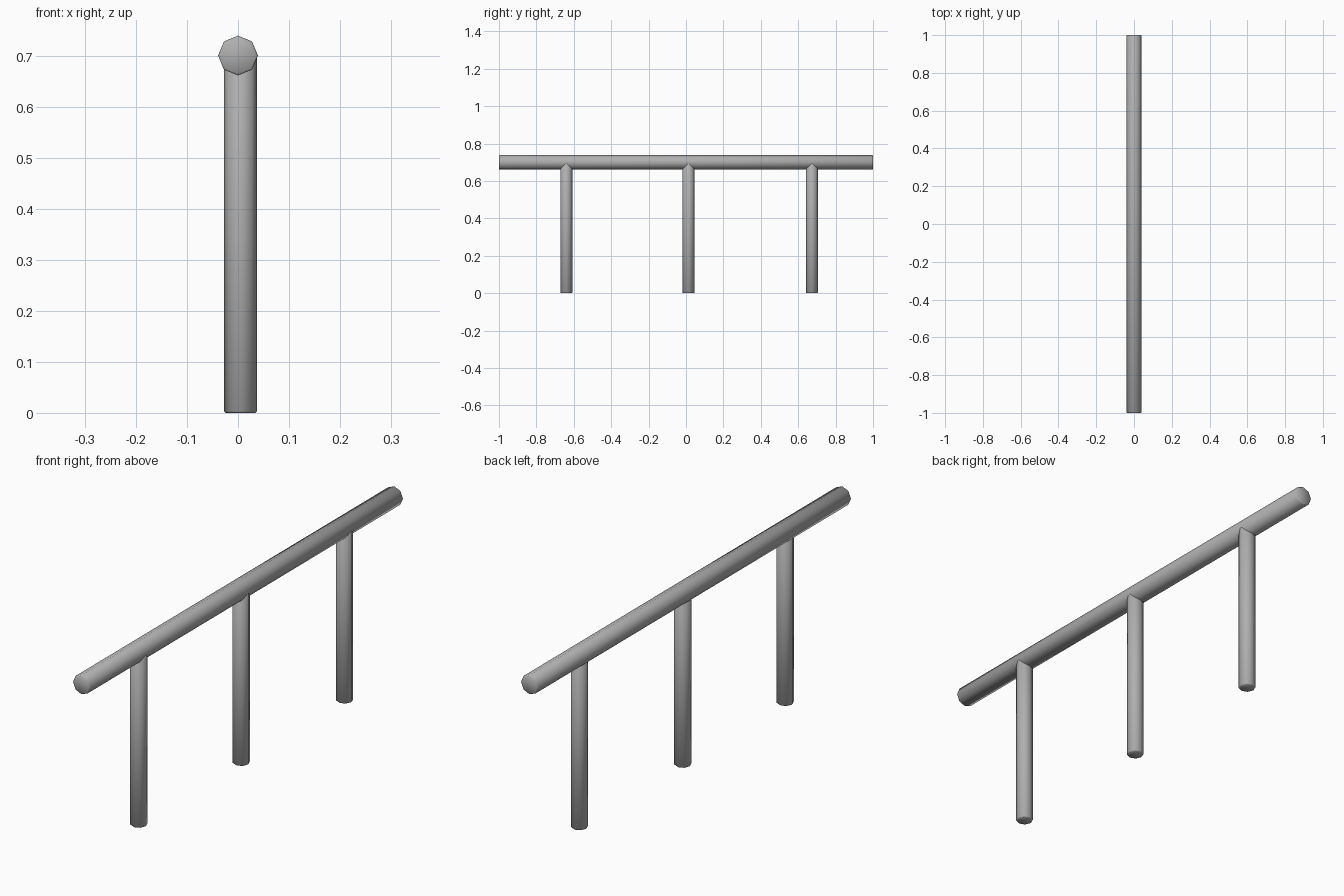
import bpy
import math

if "Cube" in bpy.data.objects:
    bpy.data.objects.remove(bpy.data.objects["Cube"])

# Dark grey metal
metal = bpy.data.materials.new("dark_grey")
metal.diffuse_color = (0.43, 0.43, 0.43, 1)
metal.use_nodes = True
metal.node_tree.nodes["Principled BSDF"].inputs["Base Color"].default_value = metal.diffuse_color


def bar(name, radius, length, location, rotation=(0, 0, 0)):
    # Eight-sided smooth bar with corners on its axes and softened end rims
    bpy.ops.mesh.primitive_cylinder_add(vertices=8, radius=radius, depth=length,
                                        location=location, rotation=rotation)
    obj = bpy.context.object
    obj.name = name
    obj.data.materials.append(metal)
    bpy.ops.object.shade_smooth()
    bevel = obj.modifiers.new("end_rims", 'BEVEL')
    bevel.width = 0.003
    bevel.segments = 1
    bevel.limit_method = 'ANGLE'
    bevel.angle_limit = math.radians(60)
    return obj


# Horizontal hand rail running along y
RAIL_Z = 0.7
bar("rail", 0.039, 2.0, (0, 0, RAIL_Z), (math.radians(90), 0, 0))

# Three upright posts, ending inside the rail
for i, y in enumerate((-0.64, 0.013, 0.673)):
    bar(f"post_{i + 1}", 0.032, RAIL_Z, (0.005, y, RAIL_Z / 2))
